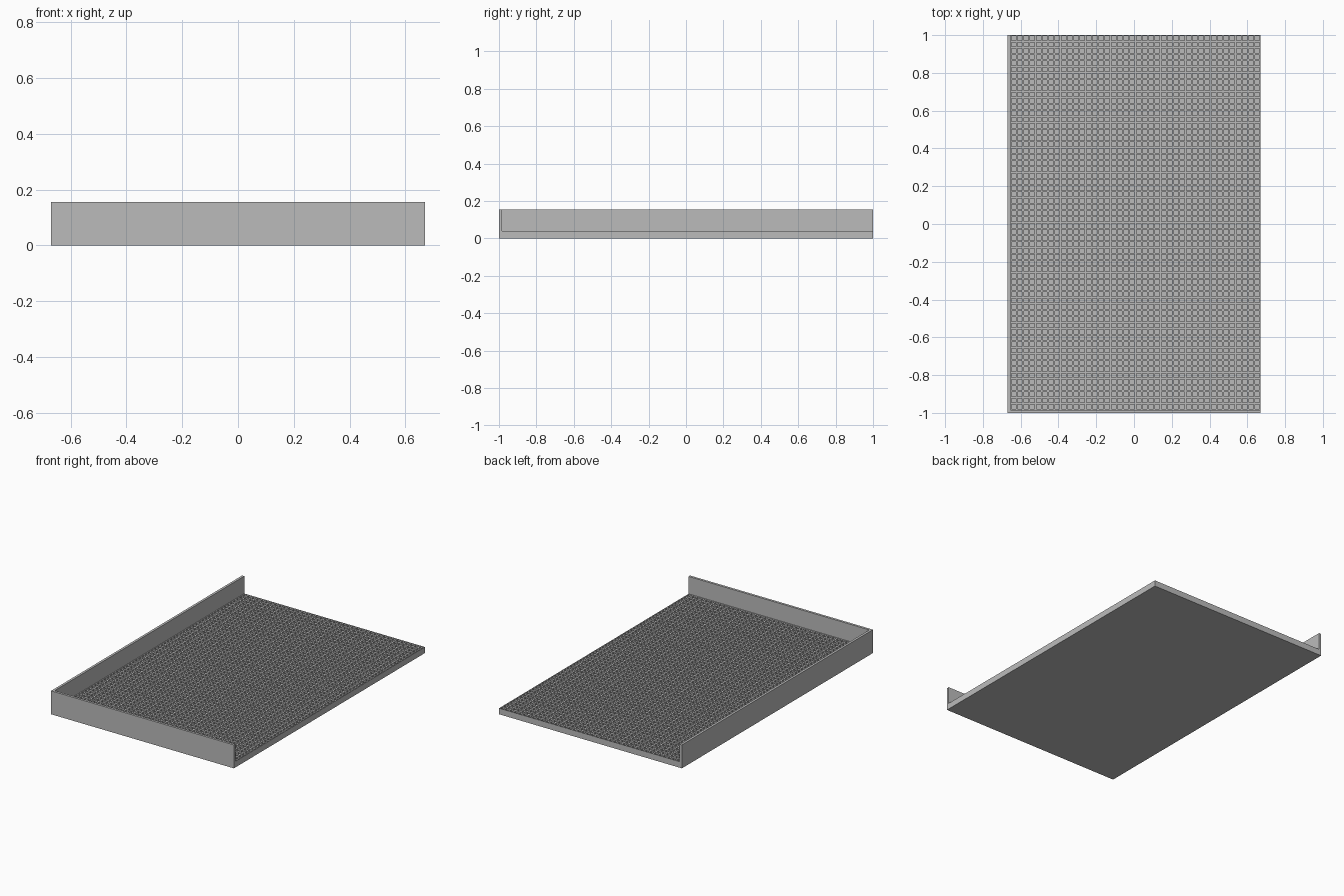
import bpy
import bmesh
from mathutils import Vector

cube = bpy.data.objects.get("Cube")
if cube:
    bpy.data.objects.remove(cube, do_unlink=True)

# Overall sizes
HALF_X, HALF_Y = 0.67, 1.0
WALL, WALL_TOP = 0.016, 0.155
FLOOR_TOP, PIT_DEPTH, RIB = 0.04, 0.02, 0.01
COLS, ROWS = 40, 60

grey = bpy.data.materials.new("plain grey")
grey.use_nodes = True
colour = (0.5, 0.5, 0.5, 1)
grey.diffuse_color = colour
grey.node_tree.nodes["Principled BSDF"].inputs["Base Color"].default_value = colour


def finish(name, bm):
    """Turn a bmesh into a named object in the scene."""
    bmesh.ops.recalc_face_normals(bm, faces=bm.faces)
    mesh = bpy.data.meshes.new(name)
    bm.to_mesh(mesh)
    bm.free()
    mesh.materials.append(grey)
    obj = bpy.data.objects.new(name, mesh)
    bpy.context.collection.objects.link(obj)


# Floor: slab with a grid of square blind pits in its top
bm = bmesh.new()
bmesh.ops.create_grid(bm, x_segments=COLS, y_segments=ROWS, size=1)
for v in bm.verts:
    v.co = Vector((v.co.x * (HALF_X - WALL / 2) + WALL / 2,
                   v.co.y * (HALF_Y - WALL / 2) + WALL / 2,
                   FLOOR_TOP))
cells = list(bm.faces)
rim = [e for e in bm.edges if e.is_boundary]

# Slab sides and underside
sides = bmesh.ops.extrude_edge_only(bm, edges=rim)["geom"]
bmesh.ops.translate(bm, vec=(0, 0, -FLOOR_TOP),
                    verts=[g for g in sides if isinstance(g, bmesh.types.BMVert)])
bmesh.ops.contextual_create(
    bm, geom=[g for g in sides if isinstance(g, bmesh.types.BMEdge)])

# Pits
bmesh.ops.inset_individual(bm, faces=cells, thickness=RIB / 2, use_even_offset=True)
pits = bmesh.ops.extrude_discrete_faces(bm, faces=cells)["faces"]
bmesh.ops.translate(bm, vec=(0, 0, -PIT_DEPTH),
                    verts=list({v for f in pits for v in f.verts}))
finish("pitted_floor", bm)

# Corner wall: L-shaped outline along the front and right sides
bm = bmesh.new()
outline = [(-HALF_X, -HALF_Y), (HALF_X, -HALF_Y), (HALF_X, WALL - HALF_Y),
           (WALL - HALF_X, WALL - HALF_Y), (WALL - HALF_X, HALF_Y), (-HALF_X, HALF_Y)]
base = bm.faces.new([bm.verts.new((x, y, 0)) for x, y in outline])
top = bmesh.ops.extrude_face_region(bm, geom=[base], use_keep_orig=True)["geom"]
bmesh.ops.translate(bm, vec=(0, 0, WALL_TOP),
                    verts=[g for g in top if isinstance(g, bmesh.types.BMVert)])
finish("corner_wall", bm)
